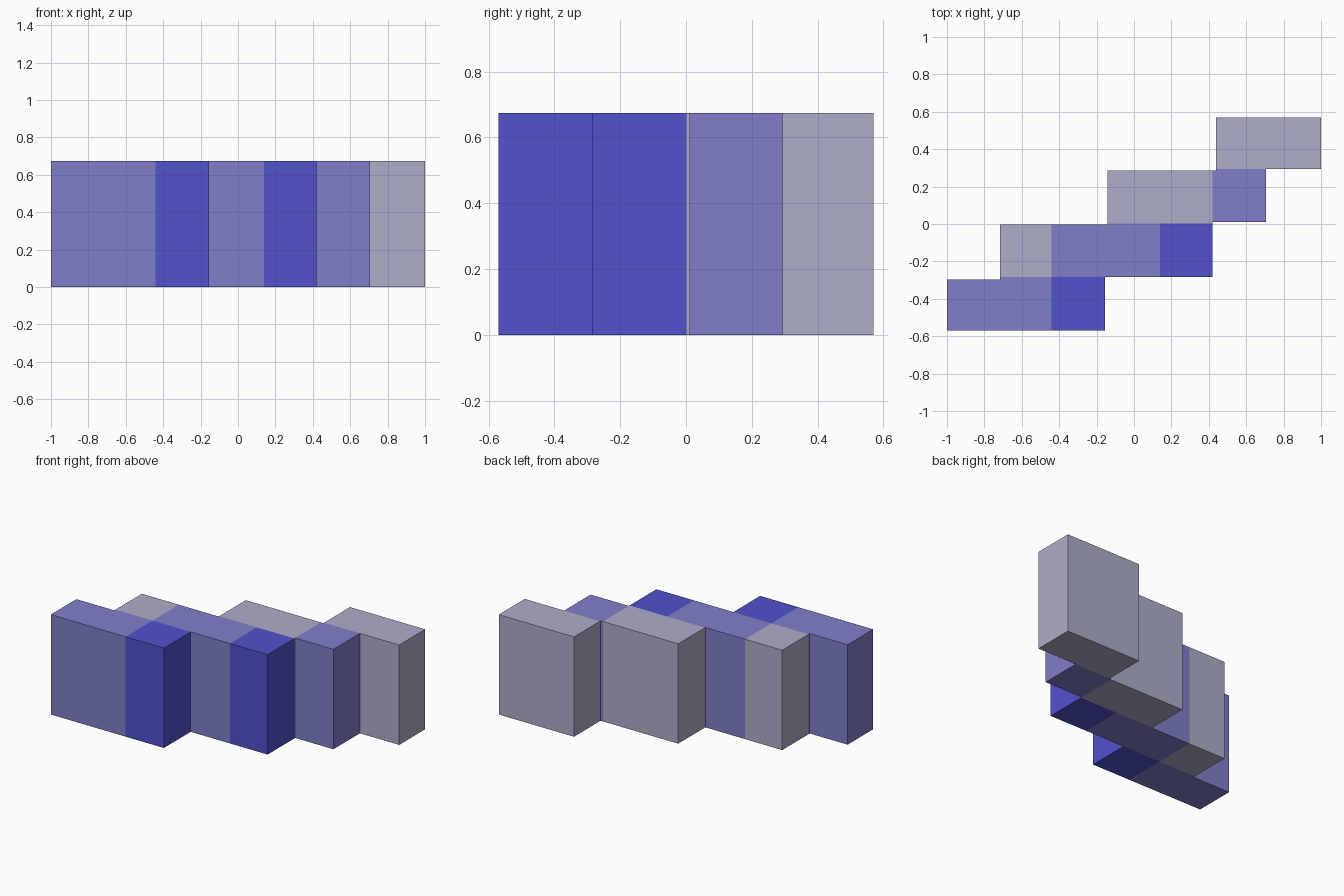
import bpy, bmesh

if "Cube" in bpy.data.objects:
    bpy.data.objects.remove(bpy.data.objects["Cube"])

HEIGHT = 0.675

def material(name, rgb):
    m = bpy.data.materials.new(name)
    m.diffuse_color = (*rgb, 1.0)
    m.use_nodes = True
    m.node_tree.nodes["Principled BSDF"].inputs["Base Color"].default_value = m.diffuse_color
    return m

MATS = [material("pale_lilac", (0.423, 0.418, 0.584)),
        material("mid_violet", (0.216, 0.212, 0.591)),
        material("deep_blue", (0.082, 0.084, 0.597))]
PALE, MID, DEEP = range(3)

# Footprint of the staggered blocks: x0, x1, y0, y1, colour
BLOCKS = [
    # front row
    (-1.0, -0.717, -0.57, -0.297, MID),
    (-0.717, -0.44, -0.57, -0.284, MID),
    (-0.44, -0.155, -0.57, -0.284, DEEP),
    # second row
    (-0.717, -0.44, -0.284, -0.003, PALE),
    (-0.44, -0.142, -0.284, -0.003, MID),
    (-0.142, 0.14, -0.284, 0.002, MID),
    (0.14, 0.42, -0.284, 0.002, DEEP),
    # third row
    (-0.142, 0.42, 0.002, 0.286, PALE),
    (0.42, 0.438, 0.01, 0.286, MID),
    (0.438, 0.706, 0.01, 0.293, MID),
    # back row
    (0.438, 0.706, 0.293, 0.57, PALE),
    (0.706, 1.0, 0.293, 0.57, PALE),
]

xs = sorted({v for b in BLOCKS for v in b[:2]})
ys = sorted({v for b in BLOCKS for v in b[2:4]})

def colour_at(i, j):
    """Colour of a grid cell, or None where it is outside the footprint."""
    if not (0 <= i < len(xs) - 1 and 0 <= j < len(ys) - 1):
        return None
    cx, cy = (xs[i] + xs[i + 1]) / 2, (ys[j] + ys[j + 1]) / 2
    for x0, x1, y0, y1, c in BLOCKS:
        if x0 < cx < x1 and y0 < cy < y1:
            return c
    return None

bm = bmesh.new()

def quad(points, colour):
    bm.faces.new([bm.verts.new(p) for p in points]).material_index = colour

# Top, bottom and only the outer walls of every cell
for i in range(len(xs) - 1):
    for j in range(len(ys) - 1):
        c = colour_at(i, j)
        if c is None:
            continue
        ring = [(xs[i], ys[j]), (xs[i + 1], ys[j]),
                (xs[i + 1], ys[j + 1]), (xs[i], ys[j + 1])]
        quad([(x, y, HEIGHT) for x, y in ring], c)
        quad([(x, y, 0) for x, y in reversed(ring)], c)
        for k, (di, dj) in enumerate([(0, -1), (1, 0), (0, 1), (-1, 0)]):
            if colour_at(i + di, j + dj) is None:
                a, b = ring[k], ring[(k + 1) % 4]
                quad([(*a, 0), (*b, 0), (*b, HEIGHT), (*a, HEIGHT)], c)

bmesh.ops.remove_doubles(bm, verts=bm.verts, dist=0.0005)
mesh = bpy.data.meshes.new("staggered_blocks")
bm.to_mesh(mesh)
bm.free()
for m in MATS:
    mesh.materials.append(m)
obj = bpy.data.objects.new("staggered_blocks", mesh)
bpy.context.collection.objects.link(obj)
